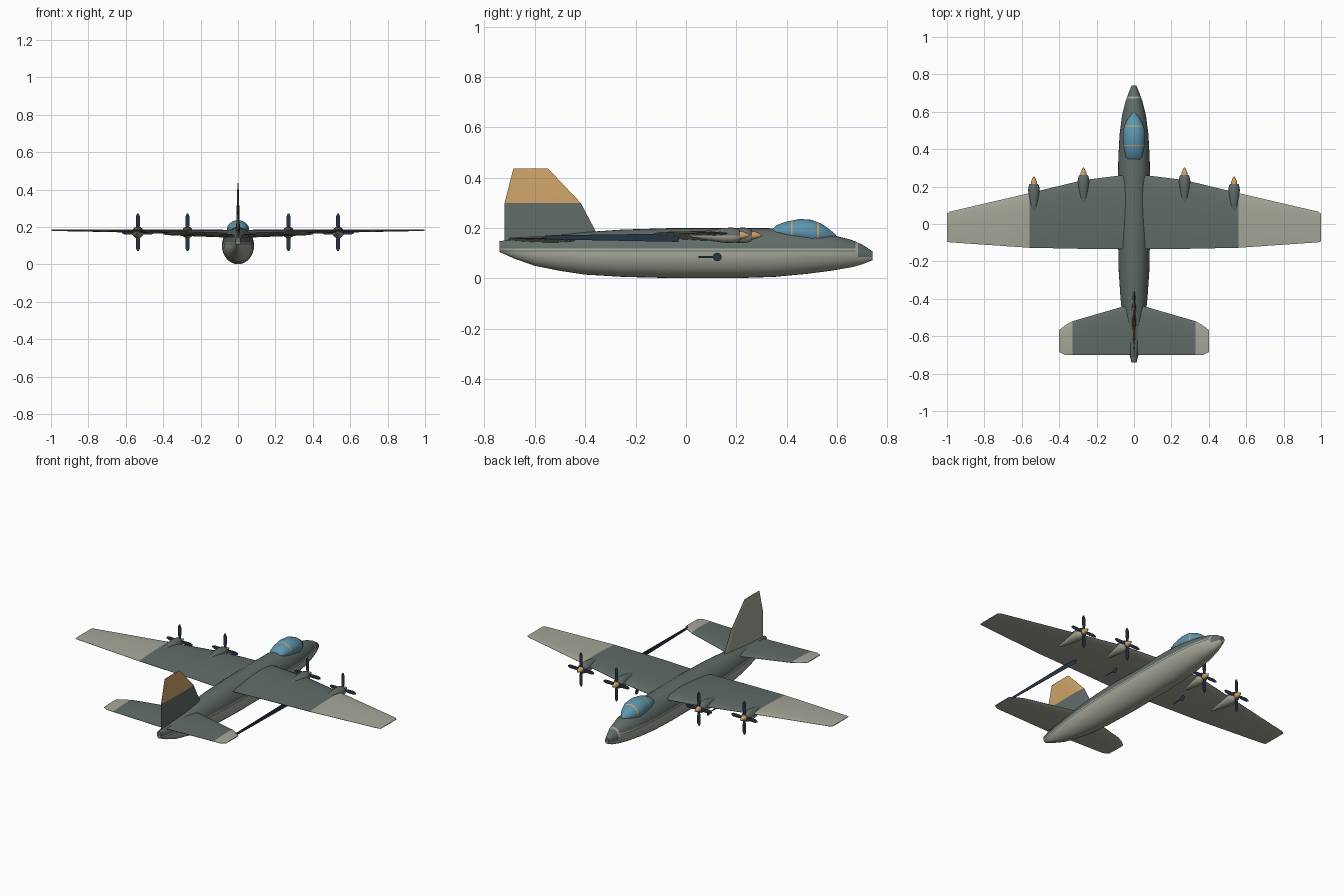
import bpy, bmesh
from math import sin, cos, pi
from mathutils import Vector

if "Cube" in bpy.data.objects:
    bpy.data.objects.remove(bpy.data.objects["Cube"])


def material(name, rgb):
    m = bpy.data.materials.new(name)
    m.use_nodes = True
    m.diffuse_color = (*rgb, 1)
    bsdf = next(n for n in m.node_tree.nodes if n.type == 'BSDF_PRINCIPLED')
    bsdf.inputs["Base Color"].default_value = (*rgb, 1)
    return m


MATS = [material("dark grey green", (0.12, 0.15, 0.14)),
        material("pale stone", (0.38, 0.39, 0.32)),
        material("ochre", (0.62, 0.37, 0.14)),
        material("glass blue", (0.11, 0.30, 0.42)),
        material("navy", (0.02, 0.035, 0.06))]
DARK, PALE, OCHRE, GLASS, NAVY = range(5)


def finish(name, bm, rule, smooth=True):
    """Colour the faces by a rule of centre and normal, then make the object."""
    bmesh.ops.recalc_face_normals(bm, faces=bm.faces)
    bm.normal_update()
    for f in bm.faces:
        f.material_index = rule(f.calc_center_median(), f.normal)
    me = bpy.data.meshes.new(name)
    bm.to_mesh(me)
    bm.free()
    ob = bpy.data.objects.new(name, me)
    for m in MATS:
        me.materials.append(m)
    bpy.context.collection.objects.link(ob)
    if smooth:
        bpy.ops.object.select_all(action='DESELECT')
        ob.select_set(True)
        bpy.context.view_layer.objects.active = ob
        bpy.ops.object.shade_smooth_by_angle(angle=0.6)
    return ob


def loft(rings):
    """Skin a list of equal closed rings and cap both ends."""
    bm = bmesh.new()
    rows = [[bm.verts.new(p) for p in r] for r in rings]
    n = len(rows[0])
    for a, b in zip(rows, rows[1:]):
        for i in range(n):
            j = (i + 1) % n
            bm.faces.new((a[i], a[j], b[j], b[i]))
    bm.faces.new(rows[0])
    bm.faces.new(rows[-1])
    return bm


def cut(bm, axis, values):
    for v in values:
        co, no = Vector((0, 0, 0)), Vector((0, 0, 0))
        co[axis], no[axis] = v, 1
        bmesh.ops.bisect_plane(bm, geom=bm.verts[:] + bm.edges[:] + bm.faces[:],
                               plane_co=co, plane_no=no)


def ellipse(x, y, z, rx, rz, n=32):
    return [(x + rx * cos(2 * pi * i / n), y, z + rz * sin(2 * pi * i / n))
            for i in range(n)]


def section(front, back, thick, n=8):
    """Closed aerofoil outline as (chord position, offset) pairs."""
    pts = []
    for i in range(n + 1):
        t = (1 - cos(pi * i / n)) / 2
        pts.append((front + (back - front) * t, thick * 1.5 * (t ** 0.5) * (1 - t) + 0.0008))
    return pts + [(p, -h) for p, h in reversed(pts)]


def card(name, outlines, to3d, colour):
    bm = bmesh.new()
    for o in outlines:
        bm.faces.new([bm.verts.new(to3d(*p)) for p in o])
    return finish(name, bm, lambda c, n: colour, False)


# Fuselage: stations of y, bottom, top, half width
stations = [(-.74, .105, .148, .014), (-.68, .078, .155, .028), (-.6, .05, .163, .044),
            (-.5, .03, .174, .06), (-.4, .015, .184, .072), (-.25, .006, .194, .082),
            (-.05, .001, .2, .086), (.2, .001, .2, .086), (.35, .006, .199, .084),
            (.48, .018, .188, .077), (.58, .031, .172, .064), (.66, .045, .152, .044),
            (.7, .056, .134, .029), (.74, .072, .108, .013)]
bm = loft([ellipse(0, y, (b + t) / 2, w, (t - b) / 2) for y, b, t, w in stations])
cut(bm, 2, (.085, .106, .111, .118))
cut(bm, 1, (.672, .682))


def hull_colour(c, n):
    if c.y > .682:
        return DARK if c.z > .085 else PALE
    if c.y > .672:
        return PALE
    return DARK if c.z > .118 or .106 < c.z < .111 else PALE


finish("fuselage", bm, hull_colour)

# Canopy with two thin hoops
canopy = [(.34, .03, .006), (.36, .044, .026), (.4, .054, .04), (.45, .059, .05),
          (.5, .059, .053), (.54, .046, .042), (.57, .028, .024), (.595, .006, .006)]
bm = loft([ellipse(0, y, .186 - max(0, y - .45) * .13, w, h) for y, w, h in canopy])
cut(bm, 1, (.416, .423, .52, .527))
finish("canopy", bm,
       lambda c, n: OCHRE if .416 < c.y < .423 or .52 < c.y < .527 else GLASS)

# Wings and tailplanes: stations of x, leading y, trailing y, z, half thickness
wing = [(.03, .265, -.135, .166, .031), (.27, .235, -.133, .174, .022),
        (.56, .165, -.127, .179, .014), (.985, .066, -.098, .183, .006),
        (1.0, .055, -.093, .183, .002)]
tail = [(.02, -.43, -.7, .152, .016), (.33, -.52, -.7, .16, .009),
        (.37, -.543, -.7, .161, .007), (.4, -.567, -.685, .162, .003)]


def surface(name, data, side, tip):
    bm = loft([[(side * x, y, z + h) for y, h in section(f, b, t)]
               for x, f, b, z, t in data])
    finish(name, bm, lambda c, n: PALE if abs(c.x) > tip or n.z < -.05 else DARK)


# Engines: x, propeller y
engines = [("inner", .27, .262), ("outer", .535, .215)]
nacelle = [(-.2, .006), (-.14, .018), (-.07, .029), (-.03, .031), (-.006, .026), (0, .02)]
spinner = [(-.004, .017), (.012, .015), (.027, .009), (.04, .002)]
HUB = .171
for side, word in ((1, "left"), (-1, "right")):
    surface(word + "_wing", wing, side, .56)
    surface(word + "_tailplane", tail, side, .33)
    for place, x, y in engines:
        label = f"{word}_{place}_"
        for part, rows in (("nacelle", nacelle), ("spinner", spinner)):
            bm = loft([ellipse(side * x, y + d, HUB, r, r, 16) for d, r in rows])
            finish(label + part, bm, lambda c, n: OCHRE if part == "spinner"
                   else DARK if c.z > HUB else PALE)
        # Four flat blades
        blades = []
        for k in range(4):
            a = k * pi / 2
            r = .1 if k % 2 else .085
            shape = [(0, -.004), (r * .4, -.011), (r * .85, -.011), (r, -.004),
                     (r, .004), (r * .85, .011), (r * .4, .011), (0, .004)]
            blades.append([(u * cos(a) - v * sin(a), u * sin(a) + v * cos(a))
                           for u, v in shape])
        card(label + "propeller", blades,
             lambda u, v: (side * x + u, y + .003, HUB + v), NAVY)
    # Flat hanging probe under the wing
    disc = [(.124 + .017 * cos(i * pi / 8), .085 + .017 * sin(i * pi / 8)) for i in range(16)]
    stem = [(.05, .08), (.11, .082), (.11, .09), (.05, .088)]
    card(word + "_probe", [disc, stem], lambda u, v: (side * .235, u, v), NAVY)

# Flat strut joining the left wing to the left tailplane
card("tail_strut", [[(-.56, .155), (-.03, .145), (-.03, .178), (-.56, .171)]],
     lambda u, v: (.38, u, v), NAVY)

# Fin: stations of z, leading y, trailing y, half thickness
fin = [(.135, -.33, -.72, .018), (.19, -.36, -.72, .016), (.3, -.418, -.72, .011),
       (.43, -.542, -.687, .004), (.436, -.548, -.685, .002)]
bm = loft([[(h, y, z) for y, h in section(f, b, t)] for z, f, b, t in fin])
finish("fin", bm, lambda c, n: PALE if n.x < -.01 else OCHRE if c.z > .3 else DARK)
